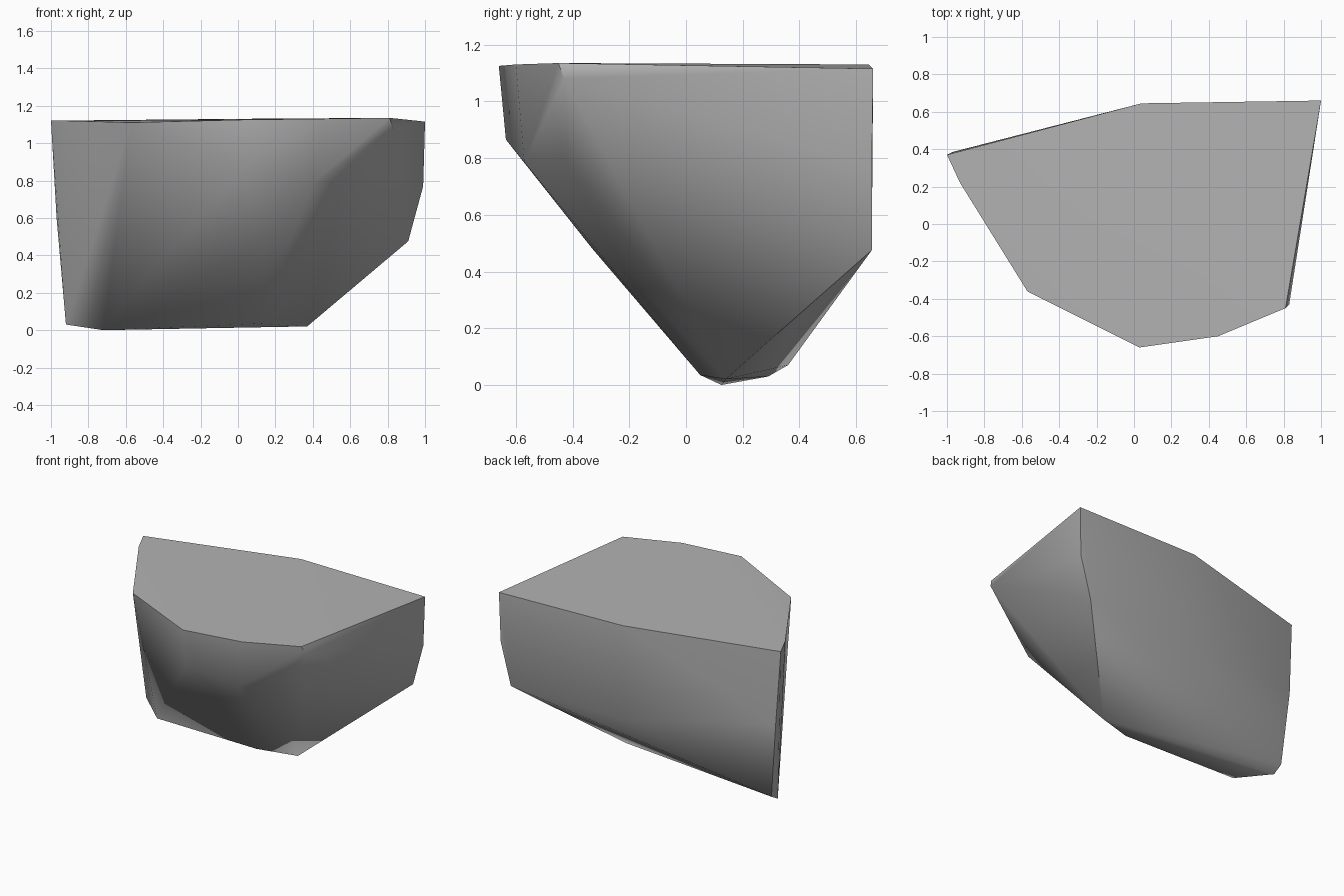
import bpy, bmesh, math

cube = bpy.data.objects.get("Cube")
if cube:
    bpy.data.objects.remove(cube, do_unlink=True)

# Plain stone colour
stone = bpy.data.materials.new("stone grey")
stone.use_nodes = True
colour = (0.45, 0.45, 0.45, 1)
stone.diffuse_color = colour
stone.node_tree.nodes["Principled BSDF"].inputs["Base Color"].default_value = colour

# Corners of the flat top
top = [(-1, .37, 1.12), (-.93, .22, 1.12), (-.57, -.36, 1.11), (.03, -.66, 1.125),
       (.45, -.6, 1.13), (.81, -.45, 1.135), (1, .66, 1.115), (.04, .645, 1.13)]
# Corners down the sides
sides = [(.03, -.635, .865), (.4, -.57, .785), (.57, -.42, .8), (.83, -.43, 1.08),
         (.99, .655, .77), (.91, .655, .475), (.04, .645, .466), (-.97, .385, .6),
         (.15, -.33, .48)]
# Corners of the narrow underside
base = [(-.92, .36, .07), (-.92, .29, .03), (-.72, .125, 0), (.11, .05, .035),
        (.37, .14, .02)]

# The rock is the convex skin around its corners
bm = bmesh.new()
for co in top + sides + base:
    bm.verts.new(co)
hull = bmesh.ops.convex_hull(bm, input=bm.verts)
inner = [v for v in hull["geom_interior"] if isinstance(v, bmesh.types.BMVert)]
bmesh.ops.delete(bm, geom=inner, context="VERTS")
bmesh.ops.recalc_face_normals(bm, faces=bm.faces)
mesh = bpy.data.meshes.new("rock")
bm.to_mesh(mesh)
bm.free()
mesh.materials.append(stone)

rock = bpy.data.objects.new("rock", mesh)
bpy.context.collection.objects.link(rock)

# Smooth the gentle bends, keep the hard rims
bpy.ops.object.select_all(action="DESELECT")
rock.select_set(True)
bpy.context.view_layer.objects.active = rock
bpy.ops.object.shade_smooth_by_angle(angle=math.radians(45))
